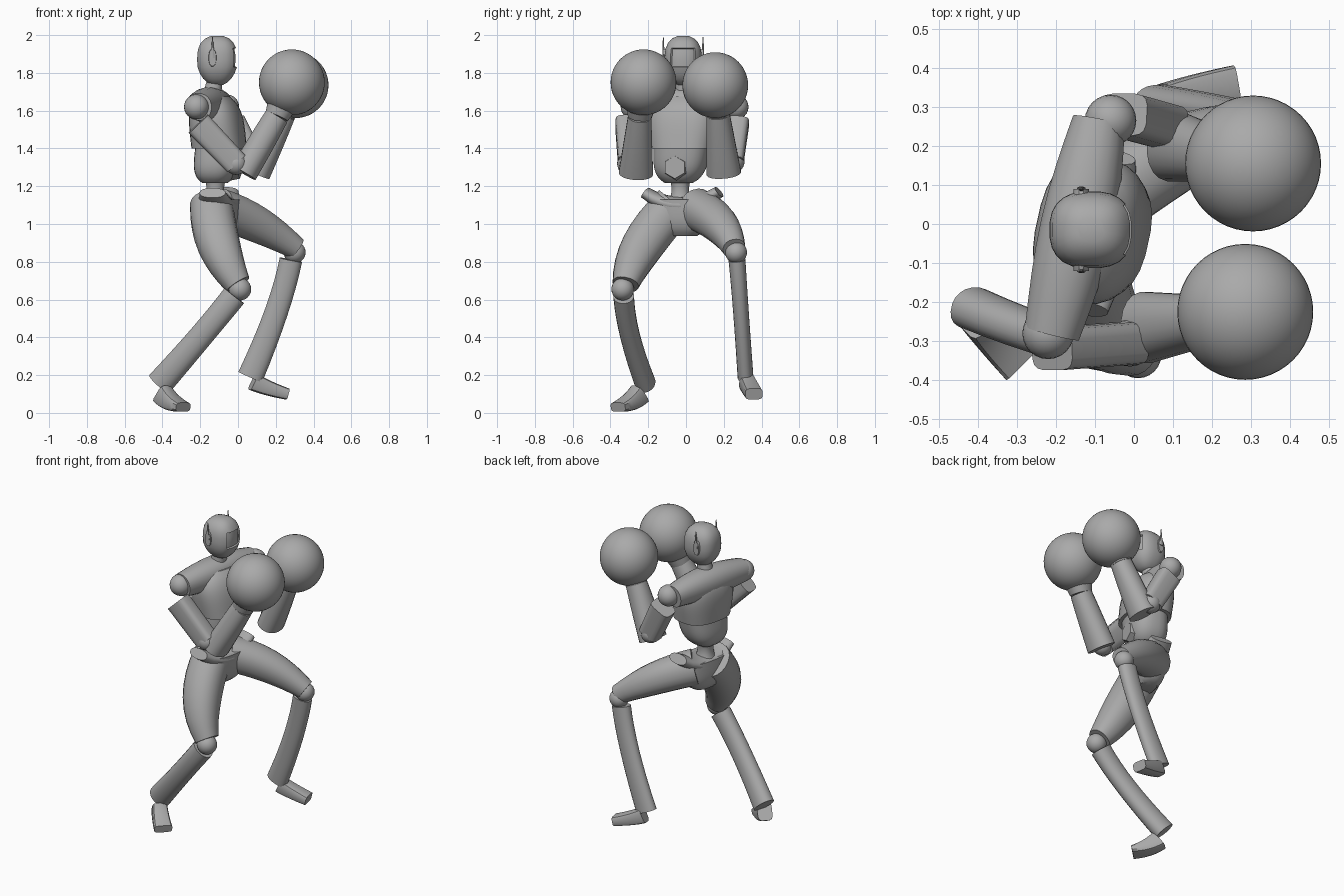
import bpy, bmesh, math
from mathutils import Vector

if "Cube" in bpy.data.objects:
    bpy.data.objects.remove(bpy.data.objects["Cube"])

GREY = (0.4, 0.4, 0.4, 1)
mat = bpy.data.materials.new("plain grey")
mat.use_nodes = True
mat.diffuse_color = GREY
mat.node_tree.nodes["Principled BSDF"].inputs["Base Color"].default_value = GREY

X, Y, Z = Vector((1, 0, 0)), Vector((0, 1, 0)), Vector((0, 0, 1))
CHEST_FORWARD = Vector((1, -0.22, 0)).normalized()


def finish(name, bm):
    """Turn a bmesh into a smooth-shaded object with sharp edges kept."""
    bmesh.ops.recalc_face_normals(bm, faces=bm.faces)
    mesh = bpy.data.meshes.new(name)
    bm.to_mesh(mesh)
    bm.free()
    mesh.materials.append(mat)
    obj = bpy.data.objects.new(name, mesh)
    bpy.context.collection.objects.link(obj)
    bpy.ops.object.select_all(action="DESELECT")
    obj.select_set(True)
    bpy.context.view_layer.objects.active = obj
    bpy.ops.object.shade_smooth_by_angle(angle=math.radians(35))


def skin(rings, sides, power):
    """Bridge rounded rings given as (centre, half axis, other half axis)."""
    bm = bmesh.new()
    loops = []
    for centre, u, v in rings:
        loop = []
        for k in range(sides):
            angle = math.tau * (k + 0.5) / sides
            c, s = math.cos(angle), math.sin(angle)
            c = math.copysign(abs(c) ** (2 / power), c)
            s = math.copysign(abs(s) ** (2 / power), s)
            loop.append(bm.verts.new(centre + u * c + v * s))
        loops.append(loop)
    for low, high in zip(loops, loops[1:]):
        for k in range(sides):
            n = (k + 1) % sides
            bm.faces.new((low[k], low[n], high[n], high[k]))
    bm.faces.new(loops[0])
    bm.faces.new(loops[-1])
    bmesh.ops.recalc_face_normals(bm, faces=bm.faces)
    return bm


def tube(name, start, end, hint, radii, bend=None, flat=(1, 1), bulge=0,
         sides=20, power=2.2, steps=8):
    """Tapered limb along a quadratic curve; flat scales the second width."""
    start, end = Vector(start), Vector(end)
    bend = Vector(bend) if bend else (start + end) / 2
    rings = []
    for i in range(steps + 1):
        t = i / steps
        centre = start.lerp(bend, t).lerp(bend.lerp(end, t), t)
        along = (bend - start).lerp(end - bend, t).normalized()
        u = (hint - along * hint.dot(along)).normalized()
        r = radii[0] + (radii[1] - radii[0]) * t + bulge * math.sin(math.pi * t)
        ratio = flat[0] + (flat[1] - flat[0]) * t
        rings.append((centre, u * r, along.cross(u) * r * ratio))
    finish(name, skin(rings, sides, power))


def dome(name, base, tip, depth, width, flare=0, steps=12):
    """Body shell that closes in a rounded way towards its tip."""
    side = Z.cross(CHEST_FORWARD)
    rings = []
    for i in range(steps):
        t = i / steps
        close = math.sqrt(1 - t ** 4)
        rings.append((Vector(base).lerp(Vector(tip), t),
                      CHEST_FORWARD * depth * close,
                      side * width * close * (1 + flare * t)))
    finish(name, skin(rings, sides=28, power=2.6))


def ball(name, centre, radius, segments=24):
    bm = bmesh.new()
    bmesh.ops.create_uvsphere(bm, u_segments=segments,
                              v_segments=segments // 2, radius=radius)
    bmesh.ops.translate(bm, verts=bm.verts, vec=centre)
    finish(name, bm)


# Head: rounded block narrowing to the chin, with a recessed visor
rings = []
for i in range(1, 12):
    t = (1 - math.cos(math.pi * i / 12)) / 2
    r = math.sqrt(1 - abs(2 * t - 1) ** 3) * min(1, 0.8 + t / 2)
    rings.append((Vector((-0.11, -0.015, 1.73 + 0.27 * t)), X * r * 0.107, Y * r * 0.099))
head = skin(rings, sides=24, power=2.5)
visor = [f for f in head.faces
         if f.normal.x > 0.75 and abs(f.calc_center_median().z - 1.88) < 0.05]
bmesh.ops.inset_region(head, faces=visor, thickness=0.004, depth=-0.01)
finish("head", head)
tube("neck", (-0.14, -0.01, 1.66), (-0.12, -0.01, 1.78), X, radii=(0.05, 0.04))

# Ear pads and antennas
for side, sign in (("left", 1), ("right", -1)):
    inner = Vector((-0.135, -0.015 + sign * 0.09, 1.88))
    outer = inner + Y * sign * 0.015
    tube(side + "_ear_pad", inner, outer, X, radii=(0.022, 0.02),
         flat=(2.2, 2.2), sides=12, steps=1)
    tube(side + "_antenna", outer, outer + Z * 0.11, X, radii=(0.012, 0.002),
         flat=(0.5, 1), sides=8)

# Torso
dome("chest", (-0.1, -0.02, 1.4), (-0.13, -0.01, 1.7), depth=0.14, width=0.17, flare=0.3)
dome("abdomen", (-0.1, -0.02, 1.41), (-0.125, -0.04, 1.2), depth=0.12, width=0.15, flare=-0.1)
tube("belly_plate", (-0.04, -0.05, 1.3), (0.01, -0.06, 1.3), Y,
     radii=(0.07, 0.06), sides=6, power=2, steps=1)
tube("shoulder_yoke", (-0.21, -0.28, 1.62), (-0.09, 0.265, 1.62), CHEST_FORWARD,
     radii=(0.072, 0.068), bend=(-0.14, 0, 1.64), bulge=0.025)
tube("waist", (-0.12, -0.03, 1.1), (-0.12, -0.03, 1.25), X,
     radii=(0.07, 0.06), bulge=-0.018)

# Pelvis with raised hip crests
dome("pelvis", (-0.1, -0.02, 1.13), (-0.11, -0.02, 0.92), depth=0.1, width=0.18, flare=-0.2)
tube("hip_crest", (-0.135, -0.215, 1.165), (-0.065, 0.175, 1.17), CHEST_FORWARD,
     radii=(0.07, 0.07), bend=(-0.1, -0.02, 1.03), flat=(0.45, 0.45), bulge=0.03)

# Arms and gloves
arms = {
    "left": dict(shoulder=(-0.06, 0.265, 1.62), sleeve=(-0.03, 0.28, 1.54),
                 elbow=(0.08, 0.25, 1.33), heel=(0.1, 0.2, 1.27),
                 wrist=(0.24, 0.17, 1.58), glove=(0.305, 0.155, 1.735)),
    "right": dict(shoulder=(-0.22, -0.28, 1.62), sleeve=(-0.21, -0.32, 1.53),
                  elbow=(-0.01, -0.305, 1.32), heel=(0.03, -0.265, 1.27),
                  wrist=(0.205, -0.245, 1.57), glove=(0.285, -0.225, 1.75)),
}
for side, arm in arms.items():
    ball(side + "_shoulder", arm["shoulder"], radius=0.066)
    tube(side + "_upper_arm", arm["sleeve"], arm["elbow"], Y,
         radii=(0.055, 0.055), flat=(1.3, 1.2), sides=16, power=4)
    ball(side + "_elbow", arm["elbow"], radius=0.06)
    tube(side + "_forearm", arm["heel"], arm["wrist"], Y,
         radii=(0.092, 0.062), flat=(0.8, 1.05))
    tube(side + "_cuff", arm["wrist"], arm["glove"], Y, radii=(0.064, 0.11))
    ball(side + "_glove", arm["glove"], radius=0.174, segments=48)

# Left leg, stepping forward
tube("left_thigh", (-0.1, 0.05, 1.08), (0.31, 0.255, 0.87), Y,
     radii=(0.11, 0.06), bend=(0.1, 0.2, 1.02), bulge=0.012)
ball("left_knee", (0.3, 0.265, 0.85), radius=0.058)
tube("left_shin", (0.28, 0.27, 0.81), (0.065, 0.315, 0.19), Y,
     radii=(0.045, 0.042), bend=(0.23, 0.29, 0.56), flat=(1.35, 1.65), bulge=-0.002)
tube("left_foot", (0.08, 0.32, 0.165), (0.26, 0.36, 0.1), Y - X * 0.1,
     radii=(0.04, 0.047), bend=(0.15, 0.34, 0.13), flat=(1.2, 0.65),
     sides=12, power=4)

# Right leg, trailing behind
tube("right_thigh", (-0.14, -0.06, 1.1), (0, -0.32, 0.68), X,
     radii=(0.115, 0.07), bend=(-0.13, -0.27, 0.88), bulge=0.02)
ball("right_knee", (0.01, -0.335, 0.655), radius=0.06)
tube("right_shin", (-0.02, -0.33, 0.62), (-0.415, -0.215, 0.155), Y,
     radii=(0.055, 0.055), bend=(-0.17, -0.32, 0.43), flat=(1.2, 1.3), bulge=-0.003)
tube("right_foot", (-0.4, -0.245, 0.1), (-0.29, -0.36, 0.03), X + Y,
     radii=(0.045, 0.055), bend=(-0.36, -0.29, 0.05), flat=(1.3, 0.45),
     sides=12, power=4)
